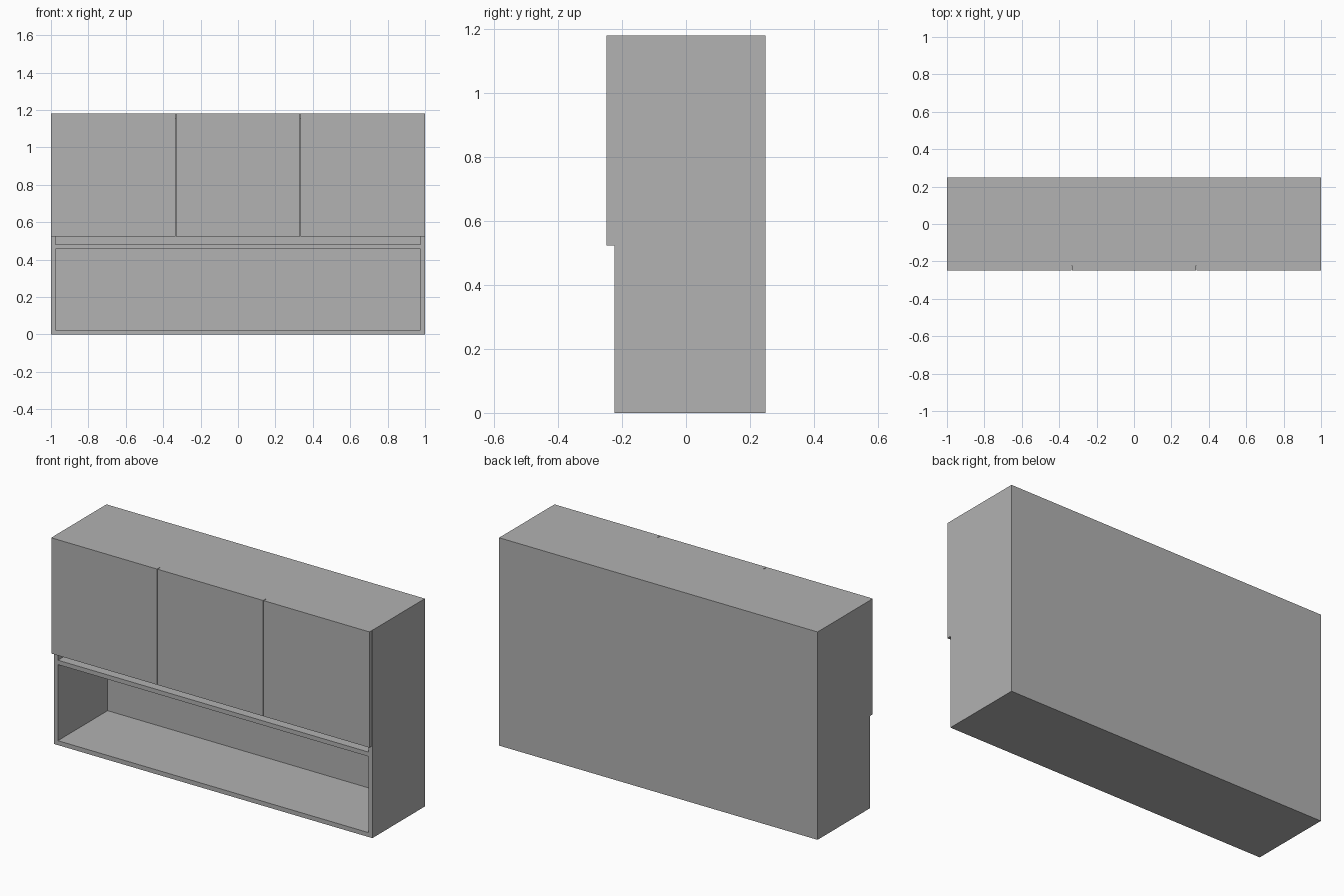
import bpy
import bmesh
from mathutils import Vector

cube = bpy.data.objects.get("Cube")
if cube:
    bpy.data.objects.remove(cube, do_unlink=True)

GREY = 0.445
grey = bpy.data.materials.new("cabinet grey")
grey.use_nodes = True
grey.diffuse_color = (GREY, GREY, GREY, 1)
grey.node_tree.nodes["Principled BSDF"].inputs["Base Color"].default_value = (GREY, GREY, GREY, 1)

# Overall sizes
W, H = 1.0, 1.18
FRONT, CARCASS, BACK = -0.248, -0.223, 0.248
T = 0.025                # board thickness
SHELF = 0.457            # underside of the shelf
DOOR_BOTTOM = 0.523
GAP = 0.004              # between doors


def finish(bm, name):
    bmesh.ops.recalc_face_normals(bm, faces=bm.faces)
    mesh = bpy.data.meshes.new(name)
    bm.to_mesh(mesh)
    bm.free()
    mesh.materials.append(grey)
    obj = bpy.data.objects.new(name, mesh)
    bpy.context.collection.objects.link(obj)
    return obj


def board(name, low, high):
    low, high = Vector(low), Vector(high)
    bm = bmesh.new()
    bmesh.ops.create_cube(bm, size=1)
    for v in bm.verts:
        v.co = (low + high) / 2 + v.co * (high - low)
    return finish(bm, name)


def rectangle(bm, x, z0, z1, y):
    return [bm.verts.new((px, y, pz)) for px, pz in ((-x, z0), (x, z0), (x, z1), (-x, z1))]


def carcass():
    """One closed shell with an open niche below and a compartment above."""
    bm = bmesh.new()
    outer = rectangle(bm, W, 0, H, CARCASS)
    rear = rectangle(bm, W, 0, H, BACK)
    low = rectangle(bm, W - T, T, SHELF, CARCASS)
    high = rectangle(bm, W - T, SHELF + T, H - T, CARCASS)

    # Front frame around and between the two openings
    bm.faces.new((outer[0], outer[1], low[1], low[0]))
    bm.faces.new((outer[1], outer[2], high[2], high[1], low[2], low[1]))
    bm.faces.new((outer[2], outer[3], high[3], high[2]))
    bm.faces.new((outer[3], outer[0], low[0], low[3], high[0], high[3]))
    bm.faces.new((low[3], low[2], high[1], high[0]))

    # Outer walls and recessed interiors
    bm.faces.new(rear)
    low_back = rectangle(bm, W - T, T, SHELF, BACK - T)
    high_back = rectangle(bm, W - T, SHELF + T, H - T, BACK - T)
    bm.faces.new(low_back)
    bm.faces.new(high_back)
    for a, b in ((outer, rear), (low, low_back), (high, high_back)):
        for i in range(4):
            j = (i + 1) % 4
            bm.faces.new((a[i], a[j], b[j], b[i]))
    return finish(bm, "cabinet_carcass")


carcass()

# Three flat doors over the upper compartment
pitch = 2 * W / 3
for i, side in enumerate(("right", "middle", "left")):
    x0 = -W + i * pitch + (GAP / 2 if i else 0.001)
    x1 = -W + (i + 1) * pitch - (GAP / 2 if i < 2 else 0.001)
    board(side + "_door", (x0, FRONT, DOOR_BOTTOM), (x1, CARCASS, H))
